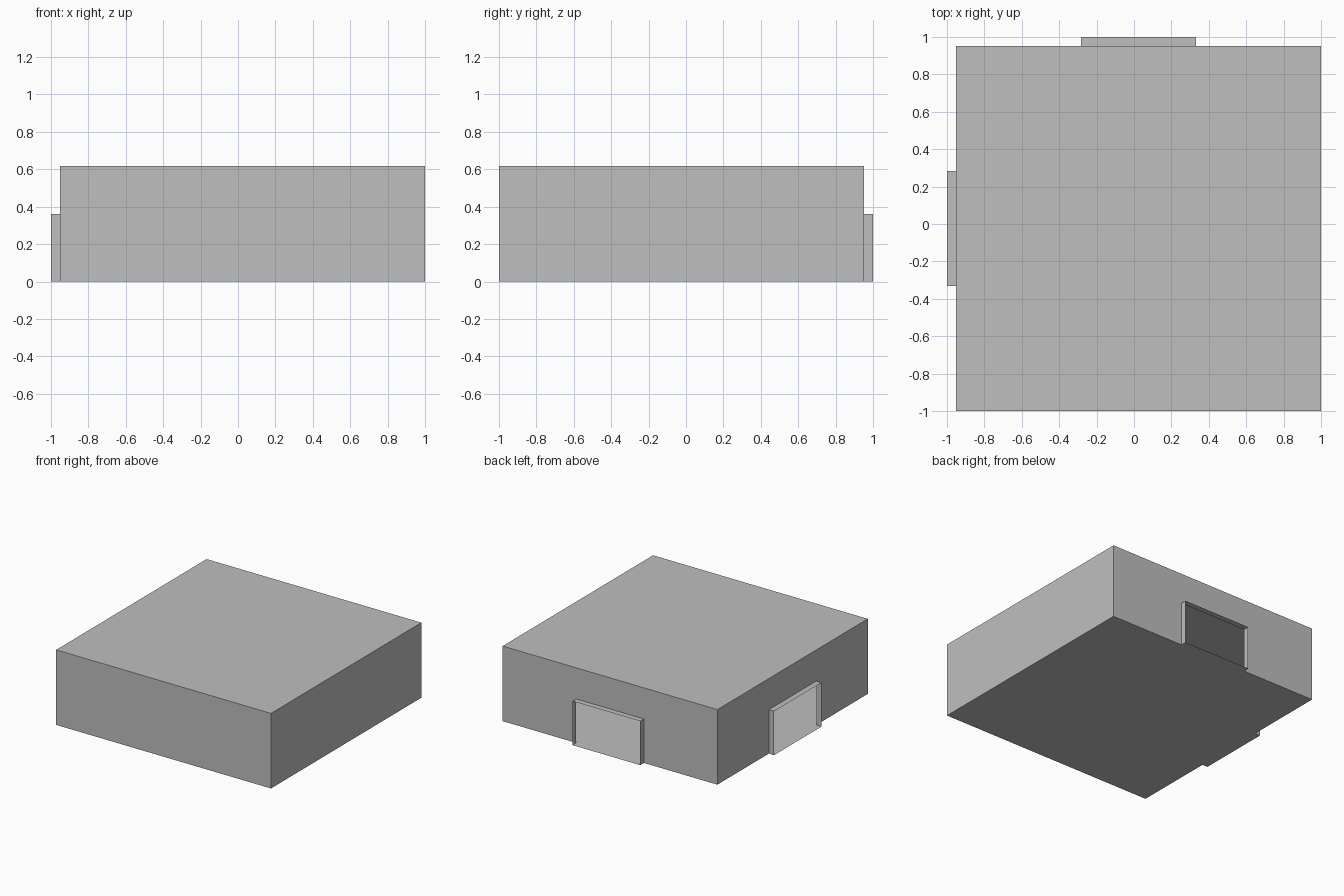
import bpy
import math

cube = bpy.data.objects.get("Cube")
if cube:
    bpy.data.objects.remove(cube, do_unlink=True)

HALF = 0.976       # half width of the square room
HEIGHT = 0.617
DOOR = 0.308       # half width of a doorway
DOOR_TOP = 0.361
DEPTH = 0.048      # how far a doorway sticks out
CENTRE = (0.024, -0.024, 0)

grey = bpy.data.materials.new("light grey")
grey.use_nodes = True
colour = (0.52, 0.52, 0.52, 1)
grey.diffuse_color = colour
grey.node_tree.nodes["Principled BSDF"].inputs["Base Color"].default_value = colour


def add_sheet(name, verts, faces, turn=0):
    """Make a thin-sheet part, turned about the middle of the room."""
    mesh = bpy.data.meshes.new(name)
    mesh.from_pydata(verts, [], faces)
    mesh.materials.append(grey)
    obj = bpy.data.objects.new(name, mesh)
    obj.location = CENTRE
    obj.rotation_euler.z = math.radians(turn)
    bpy.context.collection.objects.link(obj)
    return obj


# Floor and ceiling
square = [(-HALF, -HALF), (HALF, -HALF), (HALF, HALF), (-HALF, HALF)]
add_sheet("floor", [(x, y, 0) for x, y in square], [(3, 2, 1, 0)])
add_sheet("ceiling", [(x, y, HEIGHT) for x, y in square], [(0, 1, 2, 3)])

# Plain walls, drawn on the back side and turned into place
plain = [(HALF, HALF, 0), (-HALF, HALF, 0), (-HALF, HALF, HEIGHT), (HALF, HALF, HEIGHT)]
for name, turn in (("front_wall", 180), ("left_wall", -90)):
    add_sheet(name, plain, [(0, 1, 2, 3)], turn)

# Walls with an open doorway, each with a short open-ended porch
arch = [(DOOR, 0), (DOOR, DOOR_TOP), (-DOOR, DOOR_TOP), (-DOOR, 0)]
outline = [(HALF, 0)] + arch + [(-HALF, 0), (-HALF, HEIGHT), (HALF, HEIGHT)]
for side, turn in (("back", 0), ("right", 90)):
    add_sheet(side + "_wall", [(x, HALF, z) for x, z in outline],
              [tuple(range(len(outline)))], turn)
    rings = [(x, y, z) for y in (HALF, HALF + DEPTH) for x, z in arch]
    sides = [(i, (i + 1) % 4, (i + 1) % 4 + 4, i + 4) for i in range(4)]
    add_sheet(side + "_doorway", rings, sides, turn)
